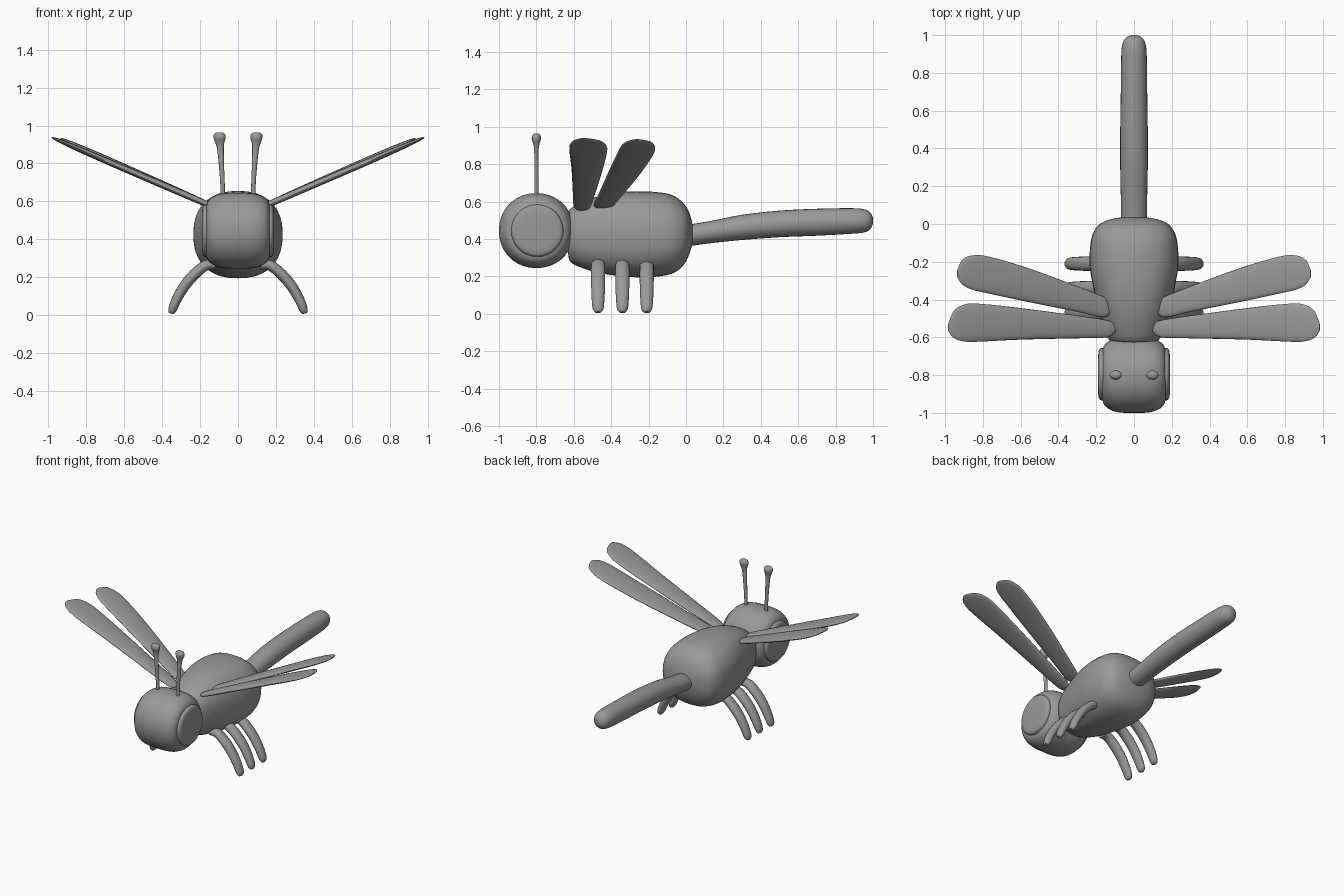
import bpy, bmesh, math
from mathutils import Vector

grey = bpy.data.materials.new("plain grey")
grey.diffuse_color = (0.32, 0.32, 0.32, 1)


def spline(keys, steps):
    """Catmull-Rom resampling of rows of numbers."""
    out = []
    n = len(keys)
    for i in range(n - 1):
        p0, p1, p2, p3 = (keys[min(max(i + k, 0), n - 1)] for k in (-1, 0, 1, 2))
        for s in range(steps):
            t = s / steps
            out.append([b + 0.5 * t * (c - a + t * (2*a - 5*b + 4*c - d + t * (3*(b - c) + d - a)))
                        for a, b, c, d in zip(p0, p1, p2, p3)])
    out.append(list(keys[-1]))
    return out


def spow(v, e):
    return math.copysign(abs(v) ** e, v)


def loft(name, rings, sides=24, power=2.0, steps=3, angle=50):
    """Skin rings of (centre, half axis U, half axis V)."""
    rows = spline([[*c, *u, *v] for c, u, v in rings], steps)
    bm = bmesh.new()
    loops = []
    for r in rows:
        c, u, v = Vector(r[:3]), Vector(r[3:6]), Vector(r[6:])
        loops.append([])
        for k in range(sides):
            a = 2 * math.pi * k / sides
            p = c + u * spow(math.cos(a), 2 / power) + v * spow(math.sin(a), 2 / power)
            loops[-1].append(bm.verts.new(p))
    for a, b in zip(loops, loops[1:]):
        for k in range(sides):
            j = (k + 1) % sides
            bm.faces.new((a[k], a[j], b[j], b[k]))
    bm.faces.new(loops[0])
    bm.faces.new(loops[-1])
    bmesh.ops.recalc_face_normals(bm, faces=bm.faces)
    me = bpy.data.meshes.new(name)
    bm.to_mesh(me)
    bm.free()
    me.materials.append(grey)
    ob = bpy.data.objects.new(name, me)
    bpy.context.collection.objects.link(ob)
    bpy.ops.object.select_all(action='DESELECT')
    ob.select_set(True)
    bpy.context.view_layer.objects.active = ob
    bpy.ops.object.shade_smooth_by_angle(angle=math.radians(angle))
    return ob


def along_y(rows):
    """Rows of y, half width, bottom, top."""
    return [((0, y, (b + t) / 2), (w, 0, 0), (0, 0, (t - b) / 2)) for y, w, b, t in rows]


# Body: barrel that widens towards the back
loft("body", along_y([
    (-0.63, 0.09, 0.32, 0.53), (-0.62, 0.125, 0.28, 0.56), (-0.58, 0.15, 0.255, 0.585),
    (-0.48, 0.18, 0.222, 0.625), (-0.36, 0.21, 0.203, 0.65), (-0.22, 0.235, 0.194, 0.655),
    (-0.10, 0.23, 0.208, 0.643), (-0.04, 0.212, 0.235, 0.615), (0.0, 0.18, 0.28, 0.575),
    (0.025, 0.125, 0.34, 0.52), (0.037, 0.05, 0.39, 0.465)]), sides=36, power=2.35)

# Tail
loft("tail", along_y([
    (0.0, 0.068, 0.36, 0.475), (0.15, 0.07, 0.38, 0.50), (0.30, 0.073, 0.395, 0.53),
    (0.50, 0.073, 0.41, 0.552), (0.70, 0.07, 0.418, 0.562), (0.88, 0.068, 0.428, 0.565),
    (0.95, 0.062, 0.435, 0.56), (0.985, 0.045, 0.452, 0.543), (1.0, 0.015, 0.482, 0.513)]))

# Head: rounded drum lying across
half = [(0.0, 0.2), (0.05, 0.2), (0.1, 0.193), (0.14, 0.175), (0.162, 0.15), (0.17, 0.11)]
drum = [(-x, r) for x, r in reversed(half[1:])] + half
loft("head", [((x, -0.8, 0.445), (0, r, 0), (0, 0, r)) for x, r in drum], sides=36, power=2.08)

# Front and rear wing outlines: x, front edge y, back edge y, half thickness
front_wing = [(0.10, -0.57, -0.53, 0.008), (0.14, -0.60, -0.51, 0.014), (0.30, -0.605, -0.485, 0.016),
              (0.60, -0.612, -0.445, 0.016), (0.82, -0.623, -0.422, 0.014), (0.90, -0.622, -0.427, 0.011),
              (0.955, -0.603, -0.46, 0.008), (0.983, -0.565, -0.53, 0.003)]
rear_wing = [(0.12, -0.46, -0.41, 0.008), (0.16, -0.495, -0.385, 0.014), (0.30, -0.465, -0.33, 0.016),
             (0.55, -0.415, -0.237, 0.016), (0.77, -0.368, -0.172, 0.014), (0.86, -0.347, -0.167, 0.011),
             (0.91, -0.32, -0.19, 0.008), (0.936, -0.28, -0.245, 0.003)]
leg_path = [(0.12, 0.265), (0.17, 0.262), (0.23, 0.215), (0.285, 0.15), (0.325, 0.08),
            (0.347, 0.027), (0.353, 0.008)]
leg_size = [0.026, 0.028, 0.029, 0.028, 0.026, 0.022, 0.012]

for s, side in ((1, "right"), (-1, "left")):
    # Eye: raised round disc
    loft("eye_" + side, [((s * x, -0.795, 0.445), (0, r, 0), (0, 0, r)) for x, r in
                         ((0.15, 0.14), (0.175, 0.138), (0.186, 0.125), (0.19, 0.10))], sides=32)
    # Antenna: thin stem ending in a flattened knob
    loft("antenna_" + side, [((s * x, -0.8, z), (a, 0, 0), (0, b, 0)) for x, z, a, b in
                             ((0.08, 0.60, 0.011, 0.011), (0.082, 0.70, 0.012, 0.011),
                              (0.088, 0.80, 0.014, 0.011), (0.093, 0.88, 0.018, 0.012),
                              (0.096, 0.91, 0.024, 0.017), (0.097, 0.935, 0.032, 0.025),
                              (0.097, 0.955, 0.029, 0.021), (0.097, 0.964, 0.014, 0.01))], sides=16)
    # Wings: thin blades rising outwards
    for label, rows, slope in (("front", front_wing, 0.43), ("rear", rear_wing, 0.448)):
        loft(label + "_wing_" + side,
             [((s * x, (f + b) / 2, 0.575 + (x - 0.14) * slope), (0, (b - f) / 2, 0),
               (-s * t * 0.4, 0, t)) for x, f, b, t in rows], sides=20, power=2.2, angle=70)
    # Three curved legs on each side
    for label, y in (("front", -0.47), ("middle", -0.34), ("rear", -0.21)):
        rings = []
        for i, (x, z) in enumerate(leg_path):
            a, b = leg_path[max(i - 1, 0)], leg_path[min(i + 1, len(leg_path) - 1)]
            d = Vector((b[0] - a[0], b[1] - a[1])).normalized() * leg_size[i]
            rings.append(((s * x, y, z), (0, leg_size[i] * 1.32, 0), (-s * d.y, 0, d.x)))
        loft(label + "_leg_" + side, rings, sides=16)
